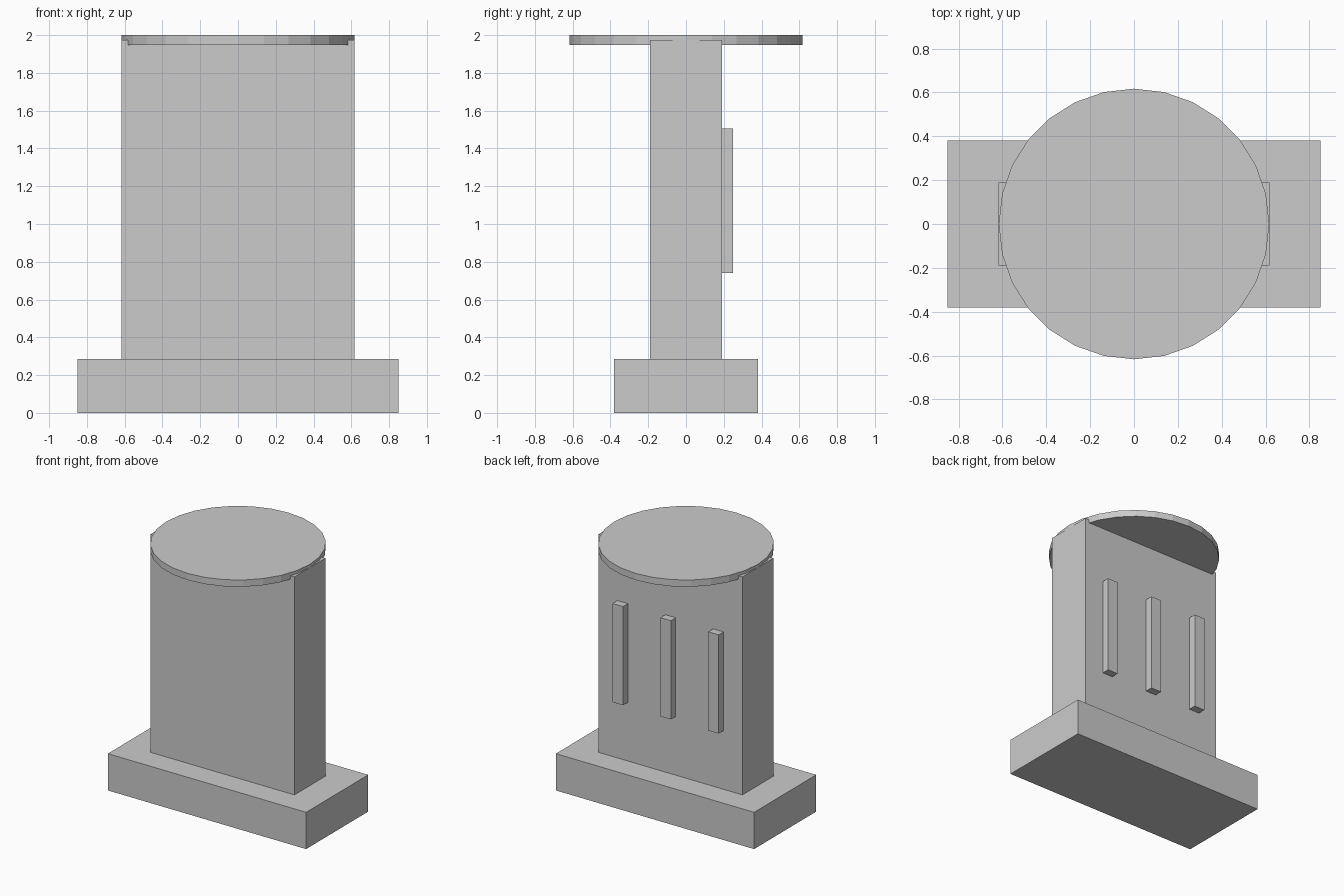
import bpy

if "Cube" in bpy.data.objects:
    bpy.data.objects.remove(bpy.data.objects["Cube"])


def box(name, x, y, z):
    """Box from (min, max) ranges on each axis."""
    bpy.ops.mesh.primitive_cube_add(size=1, location=[(a + b) / 2 for a, b in (x, y, z)])
    ob = bpy.context.object
    ob.name = name
    ob.scale = [b - a for a, b in (x, y, z)]
    bpy.ops.object.transform_apply(location=False, rotation=False, scale=True)
    return ob


# Plinth and upright slab
box("base", (-0.85, 0.85), (-0.38, 0.38), (0, 0.285))
box("slab", (-0.617, 0.617), (-0.19, 0.19), (0.285, 1.975))

# Thin flat-shaded disc on top
bpy.ops.mesh.primitive_cylinder_add(vertices=28, radius=0.617, depth=0.052,
                                    location=(0, 0, 1.974))
bpy.context.object.name = "top_disc"

# Three raised bars on the back of the slab
for i, cx in enumerate((-0.41, 0, 0.41)):
    box(f"back_bar_{i + 1}", (cx - 0.045, cx + 0.045), (0.19, 0.25), (0.74, 1.505))
